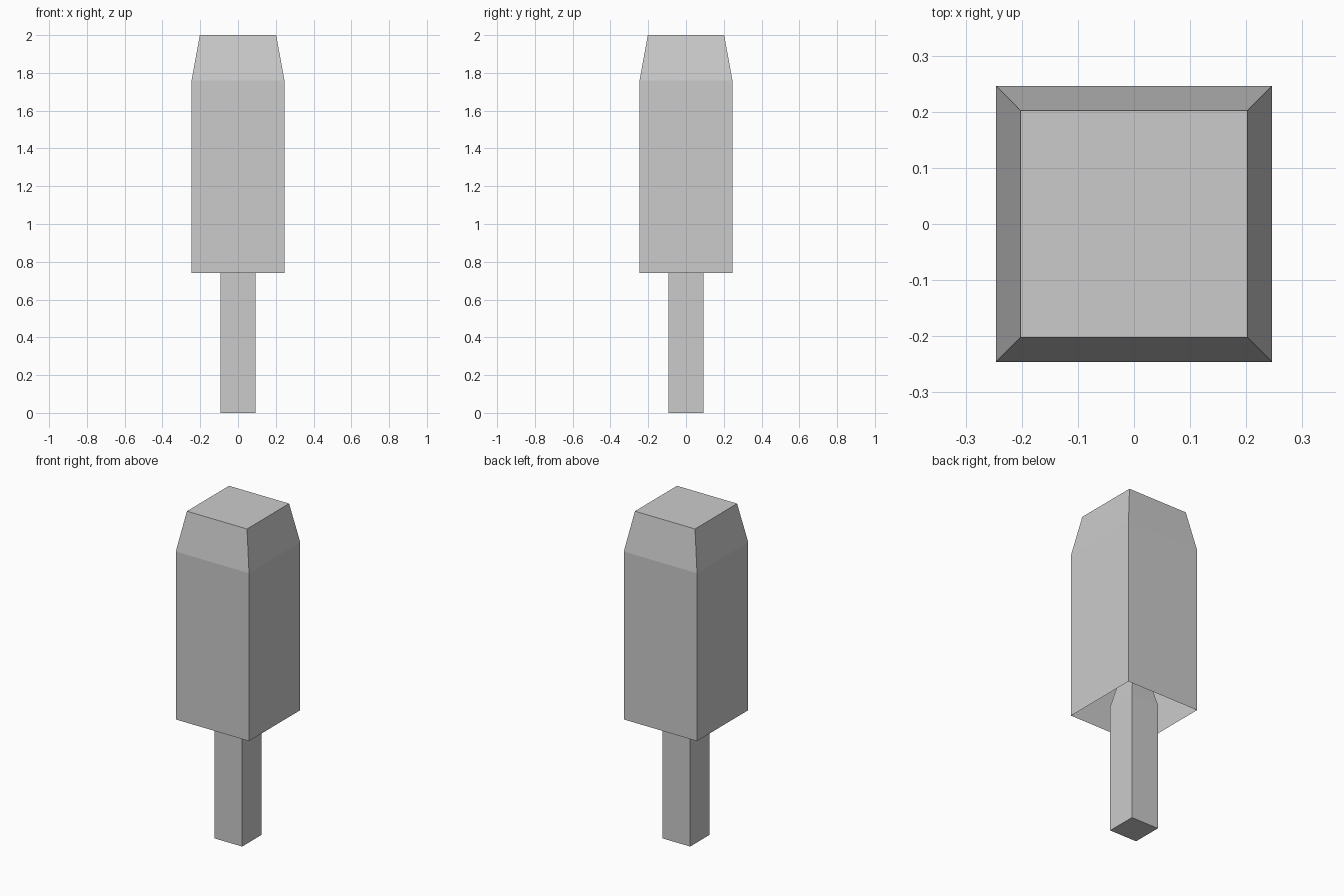
import bpy, bmesh

if "Cube" in bpy.data.objects:
    bpy.data.objects.remove(bpy.data.objects["Cube"])


def square_loft(name, sections, cap_bottom):
    """Loft square sections given as (half width, z); the top is always capped."""
    bm = bmesh.new()
    rings = [[bm.verts.new((sx * h, sy * h, z))
              for sx, sy in ((-1, -1), (1, -1), (1, 1), (-1, 1))]
             for h, z in sections]
    for low, high in zip(rings, rings[1:]):
        for i in range(4):
            j = (i + 1) % 4
            bm.faces.new((low[i], low[j], high[j], high[i]))
    bm.faces.new(rings[-1])
    if cap_bottom:
        bm.faces.new(rings[0][::-1])
    mesh = bpy.data.meshes.new(name)
    bm.to_mesh(mesh)
    bm.free()
    obj = bpy.data.objects.new(name, mesh)
    bpy.context.collection.objects.link(obj)
    return obj


# Hollow head, open underneath, with a tapered top
square_loft("head", [(0.246, 0.74), (0.246, 1.76), (0.202, 2.0)], cap_bottom=False)

# Stick, whose tapered end reaches up inside the head
square_loft("stick", [(0.093, 0.0), (0.093, 0.785), (0.062, 0.93)], cap_bottom=True)
